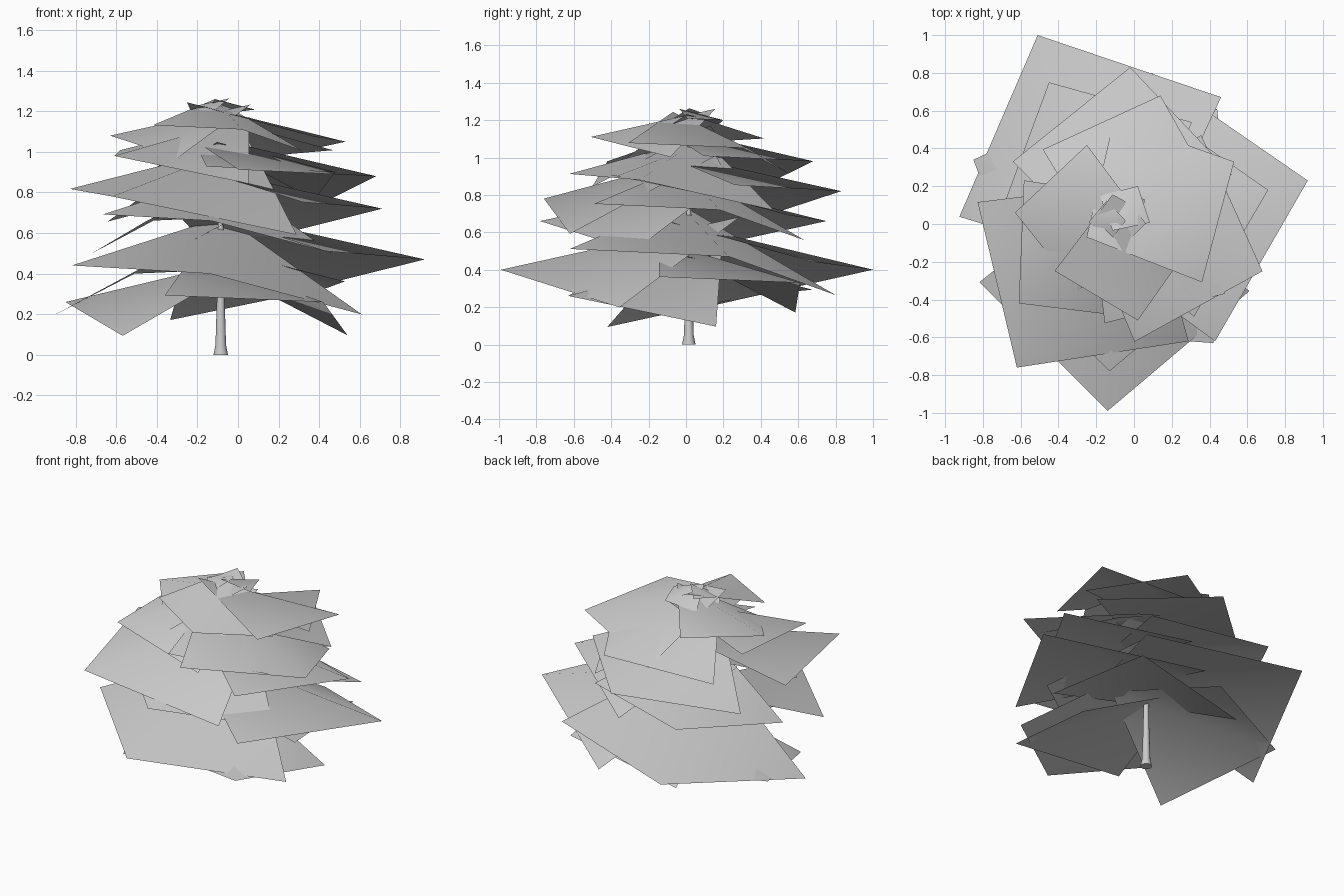
import bpy
import bmesh
from math import tau
from mathutils import Matrix, Vector

cube = bpy.data.objects.get("Cube")
if cube:
    bpy.data.objects.remove(cube, do_unlink=True)

grey = bpy.data.materials.new("plain grey")
grey.use_nodes = True
grey.diffuse_color = (0.6, 0.6, 0.6, 1)
grey.node_tree.nodes["Principled BSDF"].inputs["Base Color"].default_value = grey.diffuse_color

TRUNK = Vector((-0.085, 0.015, 0))

# One branch sheet of unit reach: a twisted square folded along its diagonal
TIP = Vector((1, 0, 0))
LOW_SIDE = Vector((0.33, 0.71, -0.2))
HIGH_SIDE = Vector((0.36, -0.71, 0.04))
ROOT = Vector((-0.27, 0, 0.28))


def finish(name, bm):
    mesh = bpy.data.meshes.new(name)
    bm.to_mesh(mesh)
    bm.free()
    mesh.materials.append(grey)
    for face in mesh.polygons:
        face.use_smooth = True
    obj = bpy.data.objects.new(name, mesh)
    bpy.context.collection.objects.link(obj)
    return obj


def branch(name, tip):
    """Turn and scale the unit sheet so that it hangs from the trunk and ends at tip."""
    tip = Vector(tip)
    outward = (tip - TRUNK).xy.to_3d()
    reach = outward.length
    turn = outward.to_track_quat("X", "Z")
    bm = bmesh.new()
    root, high, end, low = [
        bm.verts.new(TRUNK + Vector((0, 0, tip.z)) + turn @ (corner * reach))
        for corner in (ROOT, HIGH_SIDE, TIP, LOW_SIDE)]
    bm.faces.new((root, high, end))
    bm.faces.new((root, end, low))
    finish(name, bm)


def whorl(name, *tips):
    """A ring of branches around the trunk."""
    for number, tip in enumerate(tips, 1):
        branch(f"{name}_branch_{number}", tip)


# Branch whorls from the bottom up
whorl("bottom", (-0.85, 0.34, 0.26), (0.42, -0.63, 0.26), (0.44, 0.61, 0.33))
whorl("low", (-0.51, 1, 0.4), (0.92, 0.23, 0.47), (-0.14, -0.99, 0.4))
whorl("middle", (-0.45, 0.75, 0.66), (0.71, 0.18, 0.72), (-0.13, -0.78, 0.66))
whorl("upper", (-0.62, -0.76, 0.78), (-0.02, 0.83, 0.82), (0.68, -0.25, 0.88))
whorl("high", (0.14, 0.68, 0.98), (-0.61, -0.42, 0.98), (0.48, -0.37, 0.9))
whorl("top", (0.53, 0.33, 1.05), (-0.63, 0.06, 1.08), (0.02, -0.51, 1.11))
whorl("crown", (0.02, 0.2, 1.2), (-0.24, 0.01, 1.22))

# Trunk: a flared foot and slim tapering stem, spun from a profile
profile = [(0, 0), (0.036, 0), (0.026, 0.05), (0.019, 0.28), (0.006, 1.2), (0, 1.2)]
bm = bmesh.new()
points = [bm.verts.new((radius, 0, height)) for radius, height in profile]
edges = [bm.edges.new(pair) for pair in zip(points, points[1:])]
bmesh.ops.spin(bm, geom=points + edges, cent=(0, 0, 0), axis=(0, 0, 1), angle=tau, steps=12)
bmesh.ops.remove_doubles(bm, verts=bm.verts, dist=0.0001)
bmesh.ops.recalc_face_normals(bm, faces=bm.faces)
bm.transform(Matrix.Translation(TRUNK))
trunk = finish("trunk", bm)
bpy.context.view_layer.objects.active = trunk
trunk.select_set(True)
bpy.ops.object.shade_smooth_by_angle()
